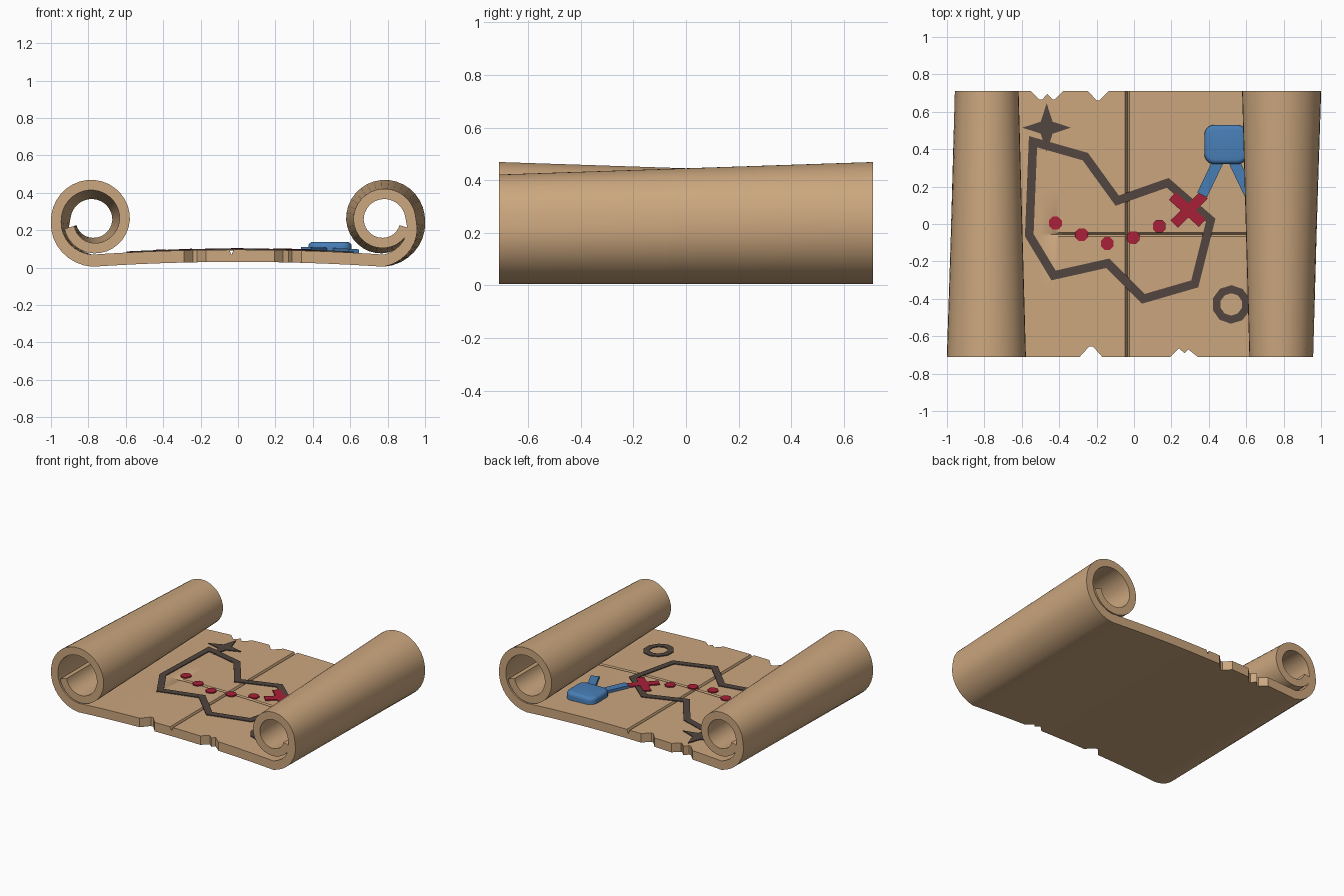
import bpy, bmesh, math
from mathutils import Vector

if "Cube" in bpy.data.objects:
    bpy.data.objects.remove(bpy.data.objects["Cube"])

HALF, XC, ZC = 0.71, 0.78, 0.255


def material(name, rgb):
    m = bpy.data.materials.new(name)
    m.diffuse_color = (*rgb, 1)
    m.use_nodes = True
    m.node_tree.nodes["Principled BSDF"].inputs["Base Color"].default_value = m.diffuse_color
    return m


PARCHMENT = material("parchment", (0.60, 0.385, 0.21))
INK = material("dark ink", (0.085, 0.06, 0.05))
RED = material("red ink", (0.40, 0.014, 0.04))
BLUE = material("blue wax", (0.065, 0.21, 0.47))


def finish(bm, name, mat, angle=35):
    bmesh.ops.recalc_face_normals(bm, faces=bm.faces)
    me = bpy.data.meshes.new(name)
    bm.to_mesh(me)
    bm.free()
    ob = bpy.data.objects.new(name, me)
    bpy.context.collection.objects.link(ob)
    me.materials.append(mat)
    bpy.ops.object.select_all(action='DESELECT')
    ob.select_set(True)
    bpy.context.view_layer.objects.active = ob
    bpy.ops.object.shade_smooth_by_angle(angle=math.radians(angle))
    return ob


def interp(pts, x):
    for (x0, y0), (x1, y1) in zip(pts, pts[1:]):
        if x0 <= x <= x1:
            return y0 + (y1 - y0) * (x - x0) / (x1 - x0)
    return 0.0


def bottom(x):
    return 0.005 + 0.026 * (1 - (x / XC) ** 2)


def top(x):
    return bottom(x) + 0.065


# ---- scroll: gently arched sheet whose ends spiral into tapered rolls
TURN = [0, 1, 2, 3, 4, 4.8]                      # quarter turns
WIDE = [0.25, 0.22, 0.215, 0.202, 0.178, 0.155]  # outer radius, wide end
SLIM = [0.25, 0.171, 0.167, 0.163, 0.15, 0.143]  # outer radius, slim end
FRONT_TEARS = [(-.29, 0), (-.24, .055), (-.22, .055), (-.17, 0),
               (.195, 0), (.24, .045), (.27, .02), (.29, .04), (.34, 0)]
BACK_TEARS = [(-.55, 0), (-.505, .045), (-.49, .045), (-.465, .015), (-.435, .045),
              (-.425, .045), (-.38, 0), (-.245, 0), (-.2, .05), (-.185, .05), (-.135, 0)]
CREASE = [(-.047, 0), (-.035, .028), (-.023, 0)]
CROSS = [(-.068, 0), (-.057, .016), (-.046, 0)]


def spiral(side, q, y):
    f = 0.5 - side * -y / (2 * HALF)             # 1 at the wide end
    r = f * interp(list(zip(TURN, WIDE)), q) + (1 - f) * interp(list(zip(TURN, SLIM)), q)
    t = 0.065 - 0.01 * min(q, 1)
    a = q * math.pi / 2
    return [(side * (XC + k * math.sin(a)), ZC - k * math.cos(a)) for k in (r, r - t)]


def sheet(x, y):
    dip = interp(CREASE, x)
    if x > -0.5:
        dip = max(dip, interp(CROSS, y) * min(1, (x + 0.5) / 0.15))
    return [(x, bottom(x)), (x, top(x) - dip)]


STEPS = 40
turns = [4.8 * i / STEPS for i in range(STEPS + 1)]
xs = sorted({round(-.7 + .1 * i, 3) for i in range(15)}
            | {p[0] for p in FRONT_TEARS + BACK_TEARS + CREASE})
columns = ([(-1, q) for q in reversed(turns)] + [(0, x) for x in xs]
           + [(1, q) for q in turns])
rows = [-HALF, -.6, -.35, -.068, -.057, -.046, .2, .4, .6, HALF]

bm = bmesh.new()
grid = []
for kind, v in columns:
    col = []
    for y in rows:
        pts = spiral(kind, v, y) if kind else sheet(v, y)
        yy = y
        if kind == 0 and y == -HALF:
            yy += interp(FRONT_TEARS, v)
        if kind == 0 and y == HALF:
            yy -= interp(BACK_TEARS, v)
        col.append([bm.verts.new((x, yy, z)) for x, z in pts])
    grid.append(col)
last = len(rows) - 1
for a, b in zip(grid, grid[1:]):
    for j in range(last):
        for s in (0, 1):
            bm.faces.new((a[j][s], b[j][s], b[j + 1][s], a[j + 1][s]))
    for j in (0, last):
        bm.faces.new((a[j][0], b[j][0], b[j][1], a[j][1]))
for c in (grid[0], grid[-1]):
    for j in range(last):
        bm.faces.new((c[j][0], c[j][1], c[j + 1][1], c[j + 1][0]))
finish(bm, "scroll_sheet", PARCHMENT)


# ---- helpers for thin plates lying on the sheet
def plate(bm, pts, h=0.006, sink=0.003):
    lo = [bm.verts.new((x, y, top(x) - sink)) for x, y in pts]
    hi = [bm.verts.new((x, y, top(x) + h)) for x, y in pts]
    n = len(pts)
    bm.faces.new(lo)
    bm.faces.new(hi)
    for i in range(n):
        bm.faces.new((lo[i], lo[(i + 1) % n], hi[(i + 1) % n], hi[i]))


def bar(bm, a, b, w, h=0.006):
    a, b = Vector(a), Vector(b)
    d = (b - a).normalized()
    n = Vector((-d.y, d.x)) * w / 2
    plate(bm, [a - n, b - n, b + n, a + n], h)


def loop_band(bm, outer, inner):
    n = len(outer)
    for i in range(n):
        k = (i + 1) % n
        plate(bm, [outer[i], outer[k], inner[k], inner[i]])


def ring(cx, cy, r, n, start=0.0):
    return [(cx + r * math.cos(start + 2 * math.pi * i / n),
             cy + r * math.sin(start + 2 * math.pi * i / n)) for i in range(n)]


# ---- island coastline, mitred band
coast = [Vector(p) for p in [(-.54, .44), (-.26, .36), (-.09, .125), (.18, .22), (.41, .02),
                             (.325, -.32), (.05, -.40), (-.14, -.21), (-.43, -.275), (-.56, -.06)]]
outer, inner = [], []
for i, p in enumerate(coast):
    d0 = (p - coast[i - 1]).normalized()
    d1 = (coast[(i + 1) % len(coast)] - p).normalized()
    n0, n1 = Vector((-d0.y, d0.x)), Vector((-d1.y, d1.x))
    m = (n0 + n1) / (1 + n0.dot(n1)) * 0.023
    outer.append(p + m)
    inner.append(p - m)
bm = bmesh.new()
loop_band(bm, outer, inner)
finish(bm, "island_outline", INK)

# ---- compass star and ring mark
bm = bmesh.new()
star = []
for i in range(8):
    r = 0.13 if i % 2 == 0 else 0.045
    a = i * math.pi / 4
    star.append((-.467 + r * math.cos(a), .515 + r * math.sin(a)))
plate(bm, star)
finish(bm, "compass_star", INK)

bm = bmesh.new()
loop_band(bm, ring(.52, -.43, .103, 10, .3), ring(.52, -.43, .06, 10, .3))
finish(bm, "ring_mark", INK)

# ---- dotted trail and the cross
bm = bmesh.new()
for x, y in [(-.42, .005), (-.28, -.057), (-.143, -.104), (-.004, -.073), (.135, -.012)]:
    plate(bm, ring(x, y, .037, 8, math.pi / 8), 0.008)
finish(bm, "trail_dots", RED)

bm = bmesh.new()
bar(bm, (.205, .15), (.365, .005), .055, 0.009)
bar(bm, (.215, .0), (.375, .155), .055, 0.0085)
finish(bm, "treasure_cross", RED)

# ---- wax seal with two ribbon tails
bm = bmesh.new()
bmesh.ops.create_cube(bm, size=1)
for v in bm.verts:
    v.co = (.492 + v.co.x * .232, .425 + v.co.y * .21, .108 + v.co.z * .06)
upright = [e for e in bm.edges if abs(e.verts[0].co.z - e.verts[1].co.z) > .01]
bmesh.ops.bevel(bm, geom=upright, offset=.055, segments=5, profile=.5, affect='EDGES')
rim = [e for e in bm.edges if min(v.co.z for v in e.verts) > .13]
bmesh.ops.bevel(bm, geom=rim, offset=.025, segments=4, profile=.5, affect='EDGES')
finish(bm, "wax_seal", BLUE, 50)

for side, name in ((-1, "ribbon_left"), (1, "ribbon_right")):
    bm = bmesh.new()
    bar(bm, (.492 + side * .035, .35), (.492 + side * .128, .155), .058, 0.02)
    finish(bm, name, BLUE)
